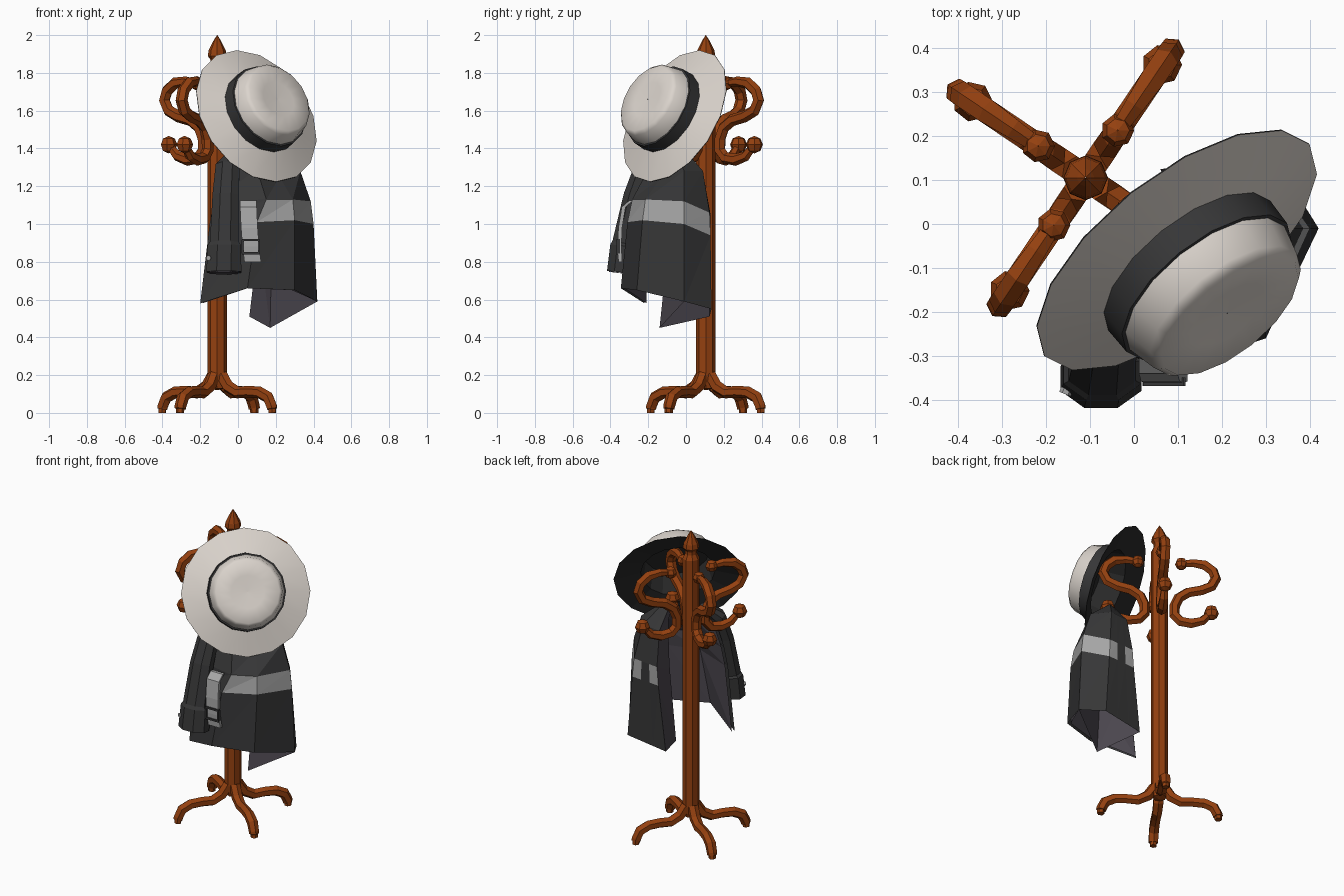
import bpy, bmesh, math
from mathutils import Vector, Matrix

if "Cube" in bpy.data.objects:
    bpy.data.objects.remove(bpy.data.objects["Cube"])


def material(name, rgb):
    m = bpy.data.materials.new(name)
    m.diffuse_color = (*rgb, 1)
    m.use_nodes = True
    m.node_tree.nodes["Principled BSDF"].inputs["Base Color"].default_value = m.diffuse_color
    return m


WOOD = material("brown wood", (0.30, 0.052, 0.005))
DARK = material("charcoal cloth", (0.037, 0.037, 0.038))
LINING = material("purple grey lining", (0.075, 0.066, 0.082))
GREY = material("light grey trim", (0.38, 0.38, 0.38))
CREAM = material("cream felt", (0.71, 0.66, 0.61))
BLACK = material("dark hat underside", (0.022, 0.022, 0.022))


def build(name, verts, faces, mats, idx=None, smooth=False, recalc=False):
    me = bpy.data.meshes.new(name)
    me.from_pydata([tuple(v) for v in verts], [], faces)
    for m in mats:
        me.materials.append(m)
    for k, p in enumerate(me.polygons):
        p.material_index = idx[k] if idx else 0
    if recalc:
        bm = bmesh.new()
        bm.from_mesh(me)
        bmesh.ops.recalc_face_normals(bm, faces=bm.faces)
        bm.to_mesh(me)
        bm.free()
    ob = bpy.data.objects.new(name, me)
    bpy.context.collection.objects.link(ob)
    if smooth:
        bpy.ops.object.select_all(action='DESELECT')
        ob.select_set(True)
        bpy.context.view_layer.objects.active = ob
        bpy.ops.object.shade_smooth_by_angle(angle=math.radians(50))
    return ob


def tube(name, pts, radii, side, n, mats, flat=1.0):
    """Sweep an n-gon along pts; side is the fixed cross axis, flat squashes the other one."""
    pts = [Vector(p) for p in pts]
    side = Vector(side).normalized()
    verts, faces = [], []
    for i, p in enumerate(pts):
        t = (pts[min(i + 1, len(pts) - 1)] - pts[max(i - 1, 0)]).normalized()
        nrm = t.cross(side).normalized()
        for k in range(n):
            a = 2 * math.pi * (k + 0.5) / n
            verts.append(p + radii[i] * (math.cos(a) * side + flat * math.sin(a) * nrm))
    for i in range(len(pts) - 1):
        for k in range(n):
            k2 = (k + 1) % n
            faces.append((i * n + k, i * n + k2, (i + 1) * n + k2, (i + 1) * n + k))
    faces += [tuple(range(n)), tuple(range((len(pts) - 1) * n, len(pts) * n))]
    return build(name, verts, faces, mats, recalc=True)


def lathe(name, profile, mats, idx, n, mat, smooth=False, recalc=False):
    verts = [(r * math.cos(2 * math.pi * k / n), r * math.sin(2 * math.pi * k / n), h)
             for r, h in profile for k in range(n)]
    faces, fi = [], []
    for i in range(len(profile) - 1):
        for k in range(n):
            k2 = (k + 1) % n
            faces.append((i * n + k, i * n + k2, (i + 1) * n + k2, (i + 1) * n + k))
            fi.append(idx[i])
    ob = build(name, verts, faces, mats, fi, smooth, recalc)
    ob.matrix_world = mat
    return ob


# Pole with pointed finial
PX, PY = -0.11, 0.105
lathe("pole", [(0.001, 0.12), (0.04, 0.13), (0.051, 0.2), (0.051, 1.82), (0.036, 1.85), (0.036, 1.87),
               (0.05, 1.89), (0.045, 1.92), (0.02, 1.97), (0.001, 2.0)],
      [WOOD], [0] * 9, 8, Matrix.Translation((PX, PY, 0)), recalc=True)

# Four feet and four double hooks with knobs
FOOT = [(.03, .20), (.07, .14), (.13, .108), (.2, .112), (.27, .108), (.325, .082), (.348, .035), (.35, .022),
        (.351, .021), (.352, 0)]
FOOT_R = [.034, .034, .032, .031, .032, .033, .031, .03, .022, .022]
HOOK = [(.13, 1.745), (.2, 1.755), (.27, 1.745), (.32, 1.705), (.337, 1.655), (.31, 1.6), (.25, 1.57),
        (.17, 1.55), (.115, 1.51), (.09, 1.45), (.09, 1.39), (.125, 1.35), (.19, 1.34), (.255, 1.36), (.31, 1.42)]
HOOK_R = [.02, .026] + [.032] * 11 + [.028, .02]
for i in range(4):
    a = math.radians(56 + 90 * i)
    c, s = math.cos(a), math.sin(a)

    def at(r, z):
        return (PX + r * c, PY + r * s, z)

    tube(f"foot_{i}", [at(*p) for p in FOOT], FOOT_R, (-s, c, 0), 6, [WOOD])
    tube(f"hook_{i}", [at(*p) for p in HOOK], HOOK_R, (-s, c, 0), 6, [WOOD])
    for nm, p, r in (("upper_knob", HOOK[0], .038), ("lower_knob", HOOK[-1], .046)):
        ball = [(max(.001, r * math.sin(math.pi * k / 4)), -r * math.cos(math.pi * k / 4)) for k in range(5)]
        lathe(f"{nm}_{i}", ball, [WOOD], [0] * 4, 7, Matrix.Translation(at(*p)), recalc=True)

# Tilted hat: brim, band, crown, then the dark underside
axis = Vector((.56, -.70, .43))
pose = Matrix.Translation((.098, -.06, 1.572)) @ axis.to_track_quat('Z', 'Y').to_matrix().to_4x4()
lathe("hat", [(.386, 0), (.236, .05), (.234, .12), (.225, .121), (.208, .195), (.19, .213), (.1, .207), (.001, .203)],
      [CREAM, DARK], [0, 1, 1, 0, 0, 0, 0], 16, pose, smooth=True)
lathe("hat_underside", [(.001, .19), (.195, .19), (.222, .045), (.386, -.003), (.386, 0)],
      [BLACK], [0] * 4, 16, pose)

# Coat: columns run from hem to shoulder, left edge round the front to the back edge
left = [(-.2, -.22, .58), (-.15, -.22, 1.0), (-.13, -.21, 1.12), (-.08, -.19, 1.29), (.05, -.10, 1.40)]
front = [(.05, -.345, .66), (.10, -.31, 1.01), (.15, -.285, 1.13), (.10, -.20, 1.29), (.11, -.11, 1.41)]
corner = [(.3, -.26, .65), (.3, -.23, 1.02), (.29, -.215, 1.13), (.22, -.13, 1.25), (.15, -.08, 1.40)]
right = [(.42, -.01, .59), (.40, -.01, 1.0), (.385, -.01, 1.12), (.33, -.01, 1.28), (.17, -.06, 1.41)]
rear = [(.33, .135, .55), (.30, .13, .94), (.29, .125, 1.06), (.25, .09, 1.28), (.16, -.03, 1.42)]
back = [(.06, .125, .51), (.11, .13, .93), (.12, .13, 1.05), (.13, .09, 1.27), (.13, -.04, 1.42)]
fold = [(.17, -.14, .45), (.18, -.09, .93), (.18, -.08, 1.05), (.17, -.06, 1.27), (.14, -.07, 1.40)]


def blend(p, q, t):
    return [Vector(a).lerp(Vector(b), t) for a, b in zip(p, q)]


def panels(name, cols, mats, stripe=(), flip=False, cap=False):
    n = len(cols[0])
    verts = [v for col in cols for v in col]
    faces, idx = [], []
    for i in range(len(cols) - 1):
        for j in range(n - 1):
            a, b, c, d = i * n + j, (i + 1) * n + j, (i + 1) * n + j + 1, i * n + j + 1
            for f in ((a, b, c), (a, c, d)):
                faces.append(f[::-1] if flip else f)
                idx.append(1 if j == 1 and i in stripe else 0)
    if cap:
        faces.append(tuple(i * n + n - 1 for i in range(len(cols))))
        idx.append(0)
    build(name, verts, faces, mats, idx)


panels("coat_shell", [left, front, corner, right, rear, blend(rear, back, .33), blend(rear, back, .66), back],
       [DARK, GREY], stripe=(1, 2, 3, 4, 6), cap=True)
inset = [[(p[0] + dx, p[1] + dy, p[2]) for p in col[:4]] + [(.12, -.08, 1.38)]
         for col, dx, dy in ((left, .012, .012), (front, 0, .02), (corner, -.015, .015))]
panels("coat_lining", [*inset, right, fold, back], [LINING], flip=True)

# Hanging sleeve with wide cuff and a button
tube("sleeve", [(-.02, -.17, 1.37), (-.055, -.225, 1.31), (-.065, -.28, 1.15), (-.072, -.335, .9),
                (-.072, -.337, .885), (-.075, -.352, .745)],
     [.04, .068, .076, .083, .096, .1], (1, 0, 0), 8, [DARK], flat=.72)
tube("sleeve_inside", [(-.075, -.352, .744), (-.075, -.3525, .740)], [.085, .085], (1, 0, 0), 8, [LINING], flat=.7)
tube("cuff_button", [(-.15, -.37, .82), (-.157, -.387, .82)], [.014, .014], (0, 0, 1), 6, [GREY])

# Belt strap with buckle hanging on the coat front
strap = [(.055, -.30, 1.125), (.055, -.34, 1.09), (.06, -.358, .98), (.068, -.362, .88), (.078, -.358, .8)]


def slab(name, pts, w, t, mat):
    verts, faces = [], []
    for x, y, z in pts:
        verts += [(x - w, y, z), (x + w, y, z), (x + w, y + t, z), (x - w, y + t, z)]
    for i in range(len(pts) - 1):
        for k in range(4):
            k2 = (k + 1) % 4
            faces.append((4 * i + k, 4 * i + k2, 4 * i + 4 + k2, 4 * i + 4 + k))
    e = 4 * len(pts)
    faces += [(0, 1, 2, 3), (e - 4, e - 3, e - 2, e - 1)]
    build(name, verts, faces, [mat], recalc=True)


slab("belt_strap", strap, .044, .02, GREY)
for z in (.845, .915):
    slab(f"buckle_bar_{z}", [(.068, -.369, z + .006), (.068, -.369, z - .006)], .046, .02, DARK)
for x in (.025, .111):
    slab(f"buckle_side_{x}", [(x, -.369, .915), (x, -.369, .845)], .006, .02, DARK)
